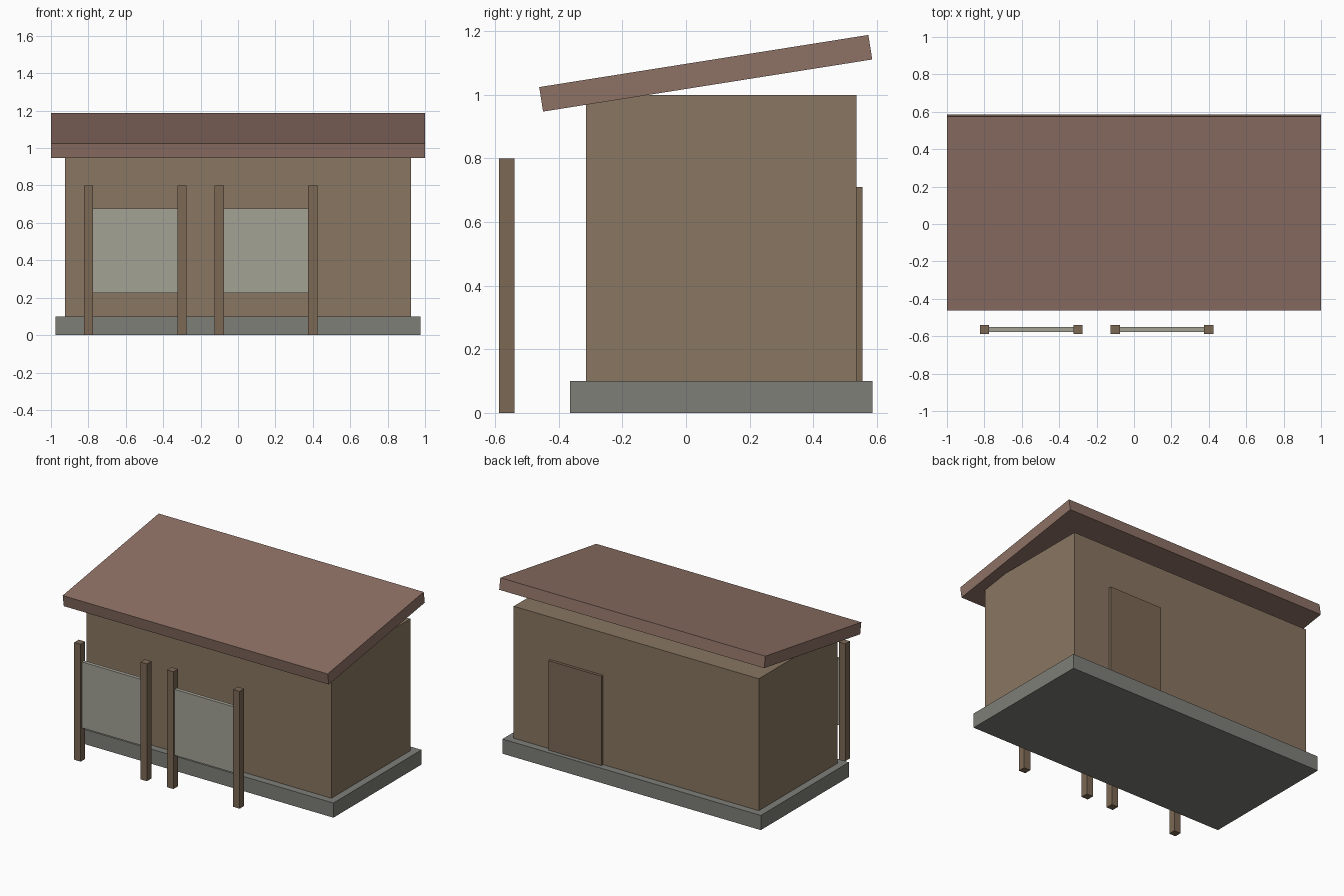
import bpy
import math

if "Cube" in bpy.data.objects:
    bpy.data.objects.remove(bpy.data.objects["Cube"])


def material(name, rgb):
    m = bpy.data.materials.new(name)
    m.diffuse_color = (*rgb, 1)
    m.use_nodes = True
    m.node_tree.nodes["Principled BSDF"].inputs["Base Color"].default_value = m.diffuse_color
    return m


wood = material("wood", (0.20, 0.14, 0.09))
wall = material("wall", (0.25, 0.18, 0.12))
tile = material("roofing", (0.27, 0.165, 0.13))
stone = material("concrete", (0.21, 0.21, 0.19))
board = material("board", (0.37, 0.36, 0.30))


def box(name, lo, hi, mat, tilt=0):
    centre = [(a + b) / 2 for a, b in zip(lo, hi)]
    bpy.ops.mesh.primitive_cube_add(size=1, location=centre, rotation=(tilt, 0, 0))
    ob = bpy.context.object
    ob.name = name
    ob.scale = [b - a for a, b in zip(lo, hi)]
    ob.data.materials.append(mat)
    return ob


# Building: plinth, walls and rear door
box("plinth", (-0.975, -0.364, 0), (0.975, 0.586, 0.1), stone)
box("walls", (-0.925, -0.314, 0.1), (0.925, 0.536, 1.0), wall)
box("rear_door", (0.25, 0.53, 0.1), (0.65, 0.555, 0.71), wood)

# Single-pitch roof slab, rising to the back
cy, cz, length, thick = 0.062, 1.068, 1.048, 0.078
box("roof", (-1, cy - length / 2, cz - thick / 2),
    (1, cy + length / 2, cz + thick / 2), tile, math.radians(9))

# Two free-standing notice boards, each with a pair of posts
py, half = -0.564, 0.0245
for i, x0 in enumerate((-0.8, -0.1), 1):
    for side, x in (("left", x0), ("right", x0 + 0.5)):
        box(f"notice_board_{i}_{side}_post", (x - half, py - half, 0),
            (x + half, py + half, 0.8), wood)
    box(f"notice_board_{i}_panel", (x0 + half, py - 0.0125, 0.226),
        (x0 + 0.5 - half, py + 0.0125, 0.676), board)
